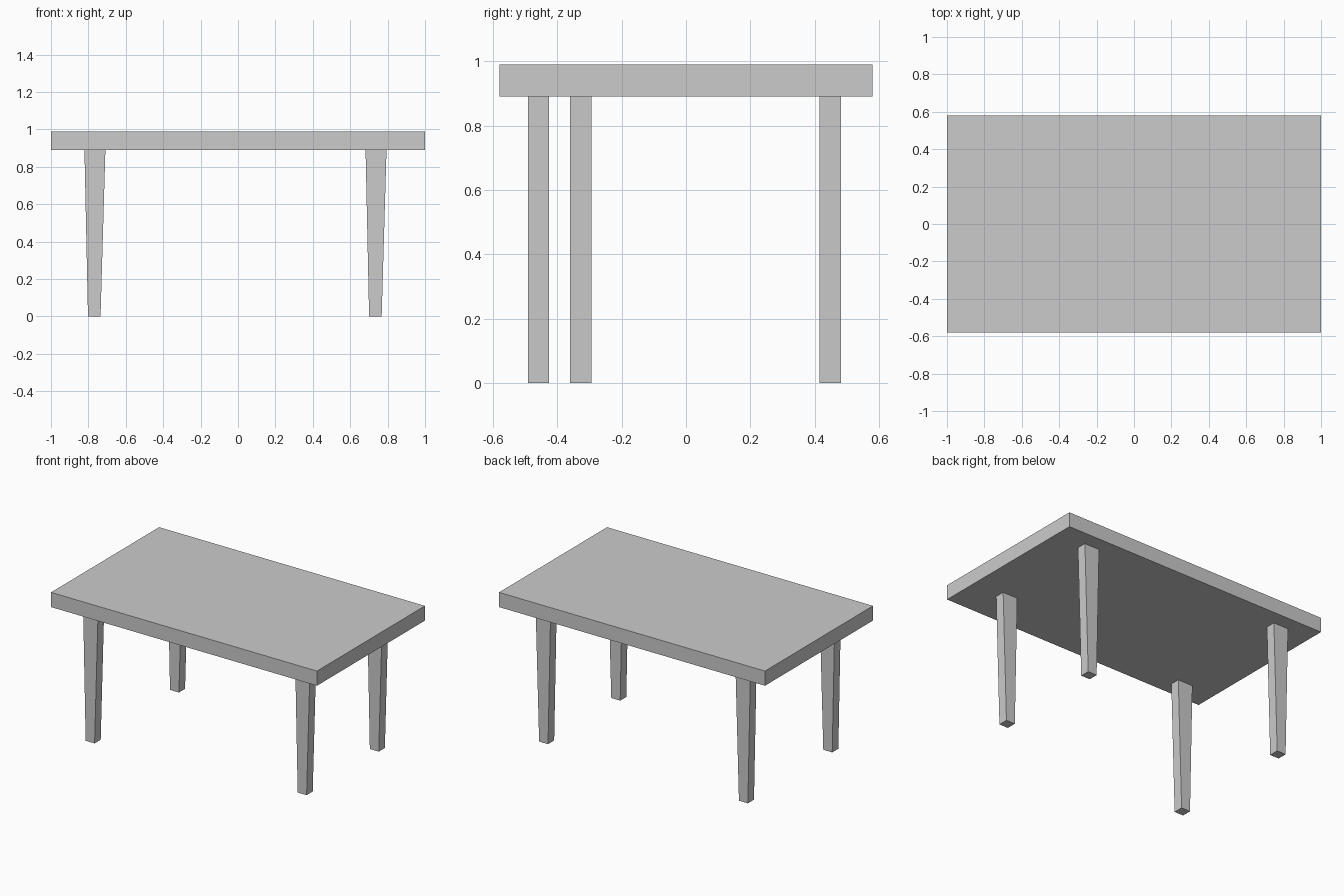
import bpy
import bmesh

if "Cube" in bpy.data.objects:
    bpy.data.objects.remove(bpy.data.objects["Cube"])


def prism(name, profile, y0, y1):
    """Extrude an x/z profile from y0 to y1."""
    bm = bmesh.new()
    face = bm.faces.new([bm.verts.new((x, y0, z)) for x, z in profile])
    ext = bmesh.ops.extrude_face_region(bm, geom=[face])
    verts = [v for v in ext["geom"] if isinstance(v, bmesh.types.BMVert)]
    bmesh.ops.translate(bm, verts=verts, vec=(0, y1 - y0, 0))
    bmesh.ops.recalc_face_normals(bm, faces=bm.faces)
    mesh = bpy.data.meshes.new(name)
    bm.to_mesh(mesh)
    bm.free()
    obj = bpy.data.objects.new(name, mesh)
    bpy.context.collection.objects.link(obj)
    return obj


TOP_Z, UNDER_Z = 0.99, 0.89

# Table top
prism("table_top", [(-1, UNDER_Z), (1, UNDER_Z), (1, TOP_Z), (-1, TOP_Z)], -0.58, 0.58)

# Legs, tapered in x only; the front right leg sits further back
LEG_DEPTH = 0.066
legs = {
    "front_left_leg": (-0.821, -0.491),
    "front_right_leg": (0.682, -0.36),
    "back_left_leg": (-0.821, 0.415),
    "back_right_leg": (0.682, 0.415),
}
for name, (x, y) in legs.items():
    profile = [(x + 0.019, 0), (x + 0.086, 0), (x + 0.112, UNDER_Z), (x, UNDER_Z)]
    prism(name, profile, y, y + LEG_DEPTH)
